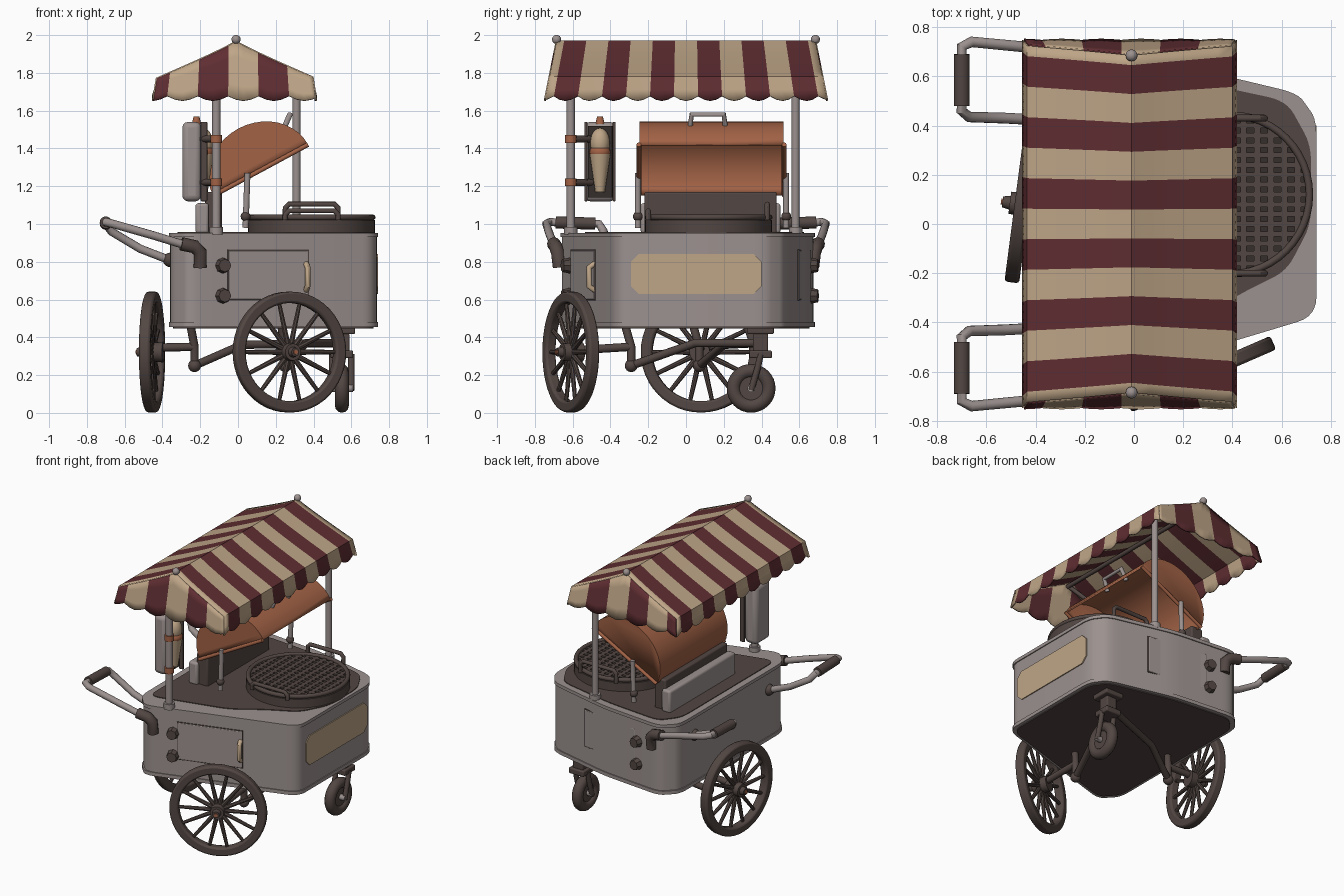
import bpy, bmesh, math
from mathutils import Vector, Matrix

cube = bpy.data.objects.get("Cube")
if cube:
    bpy.data.objects.remove(cube)
X, Y, Z = Matrix.Identity(3)

def material(name, rgb):
    m = bpy.data.materials.new(name)
    m.use_nodes = True
    m.diffuse_color = (*rgb, 1)
    m.node_tree.nodes["Principled BSDF"].inputs["Base Color"].default_value = (*rgb, 1)
    return m

GREY = material("pale grey metal", (.33, .285, .275))
IRON = material("brown iron", (.085, .062, .055))
SOOT = material("dark soot", (.035, .027, .024))
COPPER = material("copper", (.36, .122, .06))
CREAM = material("cream", (.52, .38, .245))
MAROON = material("maroon", (.115, .027, .032))

def link(name, mesh, *mats):
    ob = bpy.data.objects.new(name, mesh)
    bpy.context.collection.objects.link(ob)
    for m in mats:
        mesh.materials.append(m)
    bpy.ops.object.select_all(action="DESELECT")
    ob.select_set(True)
    bpy.context.view_layer.objects.active = ob
    bpy.ops.object.shade_smooth_by_angle(angle=math.radians(40))
    return ob

def make(name, bm, *mats, matrix=Matrix.Identity(4)):
    bm.transform(matrix)
    bmesh.ops.recalc_face_normals(bm, faces=bm.faces)
    mesh = bpy.data.meshes.new(name)
    bm.to_mesh(mesh)
    bm.free()
    return link(name, mesh, *mats)

def modifier(ob, kind, **settings):
    mod = ob.modifiers.new(kind.lower(), kind)
    for key, value in settings.items():
        setattr(mod, key, value)

def add_box(bm, c, s):
    bmesh.ops.create_cube(bm, size=1, matrix=Matrix.Translation(c) @ Matrix.Diagonal((*s, 1)))

def box(name, c, s, mat, bevel=.002, turn=0):
    bm = bmesh.new()
    add_box(bm, (0, 0, 0), s)
    ob = make(name, bm, mat, matrix=Matrix.Translation(c) @ Matrix.Rotation(turn, 4, "Z"))
    modifier(ob, "BEVEL", width=bevel, segments=3)

def rod(name, a, b, r, mat, r2=None, sides=20):
    a, b = Vector(a), Vector(b)
    bm = bmesh.new()
    bmesh.ops.create_cone(bm, cap_ends=True, segments=sides, radius1=r, radius2=r2 or r, depth=(b - a).length)
    turn = (b - a).to_track_quat("Z", "Y").to_matrix().to_4x4()
    make(name, bm, mat, matrix=Matrix.Translation((a + b) / 2) @ turn)

def ball(name, c, r, mat, squash=1):
    bm = bmesh.new()
    bmesh.ops.create_uvsphere(bm, u_segments=20, v_segments=12, radius=r)
    make(name, bm, mat, matrix=Matrix.Translation(c) @ Matrix.Diagonal((1, 1, squash, 1)))

def tube(name, points, r, mat, closed=False):
    curve = bpy.data.curves.new(name, "CURVE")
    curve.dimensions = "3D"
    curve.bevel_depth, curve.bevel_resolution, curve.use_fill_caps = r, 4, True
    spline = curve.splines.new("POLY")
    spline.points.add(len(points) - 1)
    for p, co in zip(spline.points, points):
        p.co = (*co, 1)
    spline.use_cyclic_u = closed
    temp = bpy.data.objects.new(name, curve)
    link(name, bpy.data.meshes.new_from_object(temp), mat)
    bpy.data.objects.remove(temp)

def ring(c, r, n, u, v):
    return [Vector(c) + r * (u * math.cos(math.tau * i / n) + v * math.sin(math.tau * i / n)) for i in range(n)]

def prism(name, outline, z0, z1, mat, matrix=Matrix.Identity(4)):
    bm = bmesh.new()
    face = bm.faces.new([bm.verts.new((x, y, z0)) for x, y in outline])
    top = bmesh.ops.extrude_face_region(bm, geom=[face])["geom"]
    bmesh.ops.translate(bm, vec=(0, 0, z1 - z0), verts=[g for g in top if isinstance(g, bmesh.types.BMVert)])
    make(name, bm, mat, matrix=matrix)

def sheet(name, rows, rule):
    bm = bmesh.new()
    grid = [[bm.verts.new(p) for p in row] for row in rows]
    for i in range(len(grid) - 1):
        for j in range(len(grid[0]) - 1):
            f = bm.faces.new((grid[i][j], grid[i + 1][j], grid[i + 1][j + 1], grid[i][j + 1]))
            f.material_index = int(rule(i))
    modifier(make(name, bm, CREAM, MAROON), "SOLIDIFY", thickness=.012, offset=0)

def rounded(outline):
    result = []
    for i, b in enumerate(map(Vector, outline)):
        a, c = Vector(outline[i - 1]), Vector(outline[(i + 1) % len(outline)])
        p, q = (b + (e - b).normalized() * min(.08, (e - b).length * .28) for e in (a, c))
        result += [p * (1 - t) ** 2 + b * 2 * t * (1 - t) + q * t * t for t in [k / 6 for k in range(7)]]
    return result

# Tapered cabinet with rims, stained worktop and sign plate
plan = rounded([(.735, -.37), (-.26, -.67), (-.36, -.56), (-.36, .58), (-.26, .68), (.2, .635), (.66, .525), (.735, .42)])
centre = Vector((.19, .02))
for name, z0, z1, grow, mat in (("cabinet", .465, .945, 1, GREY), ("top_rim", .93, .953, 1.012, GREY),
                                ("bottom_rim", .455, .48, 1.012, GREY), ("underside", .448, .457, .97, IRON)):
    prism(name, [centre + (p - centre) * grow for p in plan], z0, z1, mat)
prism("worktop_stain", rounded([(-.32, -.55), (.22, -.42), (.42, -.29), (.62, -.19), (.72, 0), (.72, .32),
                                (.62, .5), (.2, .59), (-.22, .63), (-.32, .5)]), .95, .958, IRON)
sign = [(-.29, .67), (-.25, .63), (.36, .63), (.40, .67), (.40, .80), (.36, .84), (-.25, .84), (-.29, .80)]
prism("sign_plate", sign, .734, .742, CREAM, Matrix(((0, 0, 1, 0), (1, 0, 0, 0), (0, 1, 0, 0), (0, 0, 0, 1))))

# Long sides: door, knobs and push handle
for s, name, y0, slope in ((-1, "front", -.592, .30), (1, "back", .648, -.14)):
    turn = math.atan(slope)
    out = Vector((-math.sin(turn), math.cos(turn), 0)) * s
    def wall(x, z, gap=0):
        return Vector((x, y0 + slope * x, z)) + out * gap
    box(name + "_door", wall(.16, .73), (.44, .012, .26), GREY, .004, turn)
    box(name + "_door_edge", wall(.16, .73), (.449, .008, .269), IRON, .001, turn)
    if s < 0:
        tube("door_pull", [wall(.36, .65), wall(.36, .67, .03), wall(.36, .77, .03), wall(.36, .79)], .015, CREAM)
    for k, z in enumerate((.78, .62)):
        rod(f"{name}_knob_{k}", wall(-.08, z), wall(-.08, z, .04), .042, IRON, .034, 8)
    tube(name + "_handle", [(-.22, s * .69, .87), (-.45, s * .72, .94), (-.66, s * .74, 1.0), (-.70, s * .72, 1.01),
                            (-.70, s * .46, 1.0), (-.67, s * .435, .96), (-.52, s * .43, .87), (-.34, s * .42, .8)], .022, GREY)
    rod(name + "_handle_grip", (-.70, s * .69, 1.008), (-.70, s * .48, 1.002), .032, IRON)
    tube(name + "_handle_elbow", [(-.3, s * .70, .895), (-.23, s * .69, .88), (-.2, s * .68, .85), (-.2, s * .67, .77)], .036, IRON)
    ball(name + "_handle_socket", (-.36, s * .42, .81), .038, IRON)

# Round grill with crossed bars
rod("grill_bed", (.39, .12, .96), (.39, .12, 1.025), .325, SOOT, sides=48)
rod("grill_wall", (.39, .12, .95), (.39, .12, 1.02), .336, IRON, sides=48)
tube("grill_rim", ring((.39, .12, 1.035), .323, 48, X, Y), .015, IRON, True)
bars = bmesh.new()
for step, thick, d, e in ((.055, .026, X, Y), (.04, .02, Y, X)):
    for k in range(-int(.3 / step), int(.3 / step) + 1):
        chord = 2 * math.sqrt(.32 ** 2 - (k * step) ** 2)
        add_box(bars, Vector((.39, .12, 1.03)) + d * k * step, d * thick + e * chord + Z * .014)
make("grill_bars", bars, IRON)
for name, y, z in (("back", .43, 1.105), ("front", -.2, 1.07)):
    tube(f"grill_handle_{name}", [(.25, y, 1.02), (.25, y, z - .02), (.27, y, z), (.51, y, z),
                                  (.53, y, z - .02), (.53, y, 1.02)], .014, IRON)

# Open barrel lid, hinge box and struts
lid = bmesh.new()
u, n, c = Vector((.88, 0, .475)), Vector((-.475, 0, .88)), Vector((.12, 0, 1.285))
arc = [c + u * .285 * math.cos(math.pi * i / 20) + n * .25 * math.sin(math.pi * i / 20) for i in range(21)]
ends = [[lid.verts.new(p + Y * y) for p in arc] for y in (-.245, .515)]
for i in range(20):
    lid.faces.new((ends[0][i], ends[0][i + 1], ends[1][i + 1], ends[1][i]))
for end in ends:
    lid.faces.new(end)
modifier(make("lid", lid, COPPER), "SOLIDIFY", thickness=.014)
for k, y in enumerate((-.25, .52)):
    tube(f"lid_edge_{k}", [arc[0] + Y * y, arc[-1] + Y * y], .012, COPPER)
    rod(f"lid_strut_{k}", (.04, y * 1.02, .98), (.05, y * 1.02, 1.27), .016, GREY)
    ball(f"strut_foot_{k}", (.04, y * 1.02, 1.04), .026, IRON)
grip, lift = Vector((.24, 0, 1.5)), Vector((.035, 0, .08))
tube("lid_handle", [grip + Y * .02, grip + lift + Y * .03, grip + lift + Y * .2, grip + Y * .21], .015, GREY)
box("hinge_box", (-.19, .13, 1.03), (.07, .74, .16), GREY, .015)
box("hinge_plate", (-.13, .13, 1.06), (.09, .7, .22), IRON, .01)

# Posts and the cone holder
for name, x, y, top, r in (("front", -.115, -.61, 1.86, .023), ("back", .31, .58, 1.8, .021)):
    rod(name + "_post", (x, y, .94), (x, y, top), r, GREY)
    rod(name + "_post_foot", (x, y, .945), (x, y, .985), .036, GREY)
    tube(name + "_post_brace", [(x, y, top - .01), (-.01, y * 1.1, 1.94)], .014, IRON)
box("holder_case", (-.245, -.455, 1.33), (.10, .165, .42), GREY, .03)
box("holder_lining", (-.193, -.455, 1.33), (.009, .13, .38), SOOT)
for k, y in enumerate((-.53, -.38)):
    box(f"holder_lip_{k}", (-.18, y, 1.33), (.035, .016, .42), IRON, .005)
rod("wafer_cone", (-.185, -.455, 1.17), (-.185, -.455, 1.37), .025, CREAM, .055)
ball("lower_scoop", (-.185, -.455, 1.38), .056, COPPER, .8)
ball("upper_scoop", (-.185, -.455, 1.43), .052, CREAM, 1.5)
rod("holder_knob", (-.22, -.455, 1.53), (-.22, -.455, 1.57), .025, COPPER, .015)
for k, z in enumerate((1.45, 1.22)):
    rod(f"post_clamp_{k}", (-.115, -.61, z - .02), (-.115, -.61, z + .02), .031, COPPER)
    tube(f"holder_arm_{k}", [(-.115, -.61, z), (-.2, -.5, z)], .018, IRON)

# Striped awning: roof with side valances, and two gables
def roof(x):
    return 1.965 - .195 * (abs(x + .01) / .42) ** .92

def flare(y, z):
    return y * (1 + .09 * (1.965 - z) / .31)

def hem(t):
    return 1.652 + .025 * (1 - abs(math.sin(math.pi * t)))

W, G = .1173, .155
ys = [-.685] + [-.645 + W * i / 4 for i in range(45)] + [.685]
rows = []
for y in ys:
    low = hem((y + .645) / W)
    line = [(-.45, low), (-.44, 1.71)] + [(x, roof(x)) for x in [-.01 + .07 * k for k in range(-6, 6)] + [.395]]
    rows.append([(x, flare(y, z), z) for x, z in line + [(.405, 1.71), (.412, low)]])
sheet("awning_roof", rows, lambda i: 0 < i < 45 and (i - 1) // 4 % 2 == 0)
xs = [-.43, -.395] + [-.36 + G * i / 4 for i in range(20)] + [.395]
for name, s in (("front", -1), ("back", 1)):
    rows = []
    for x in xs:
        low, high = hem((x + .36) / G), roof(x)
        rows.append([(x * (1 + .01 * k), flare(s * .685, z), z) for k, z in enumerate(high + (low - high) * t / 4 for t in range(5))])
    sheet(name + "_gable", rows, lambda i: ((xs[i] + xs[i + 1]) / 2 + .36 + G) // G % 2 == 0)
    ball(name + "_finial", (-.01, s * .685, 1.977), .024, GREY)
rod("ridge_pole", (-.01, -.68, 1.94), (-.01, .68, 1.94), .014, IRON)

# Spoked wheels
for name, c, out in (("side_wheel", (.272, -.61, .322), (.4, -.92, 0)), ("end_wheel", (-.455, .08, .322), (-.99, .13, 0))):
    c, out = Vector(c), Vector(out).normalized()
    side = Z.cross(out)
    bm = bmesh.new()
    loops = [[bm.verts.new(p) for p in ring(c + out * d, r, 48, side, Z)]
             for r, d in ((.32, -.03), (.32, .03), (.26, .03), (.26, -.03))]
    for a in range(4):
        p, q = loops[a - 1], loops[a]
        for i in range(48):
            bm.faces.new((p[i - 1], p[i], q[i], q[i - 1]))
    modifier(make(name + "_rim", bm, IRON), "BEVEL", width=.012, segments=2)
    for k, p in enumerate(ring(c, .27, 14, side, Z)):
        rod(f"{name}_spoke_{k}", c, p, .016, IRON, .011, 8)
    rod(name + "_hub", c - out * .06, c + out * .05, .055, IRON, .045)
    rod(name + "_hub_cap", c + out * .05, c + out * .08, .028, IRON, .022)
    rod(name + "_hub_bolt", c + out * .08, c + out * .086, .012, COPPER)

# Swivel caster
tube("caster_tyre", ring((.55, .345, .13), .092, 32, Y, Z), .037, IRON, True)
rod("caster_disc", (.53, .345, .13), (.57, .345, .13), .075, IRON)
rod("caster_axle", (.49, .345, .13), (.61, .345, .13), .02, GREY)
for k, x in enumerate((.5, .6)):
    tube(f"caster_fork_{k}", [(x, .345, .12), (x, .38, .24), (x, .395, .31)], .017, IRON)
for name, z, w, h in (("crown", .31, .12, .04), ("neck", .37, .08, .1), ("plate", .435, .14, .035)):
    box("caster_" + name, (.55, .395, z), (w, w, h), IRON, .008)

# Axles, hangers and links under the cabinet
for name, hub, joint, mid in (("side", (.272, -.61, .33), (.25, -.29, .25), (.36, .05, .37)),
                              ("end", (-.455, .08, .345), (-.23, .07, .25), (.02, .2, .36))):
    x, y, z = joint
    tube(name + "_axle", [hub, (x, y, .35)], .022, IRON)
    tube(name + "_hanger", [joint, (x, y, .35), (x - .02, y - .03, .455)], .022, IRON)
    tube(name + "_link", [joint, mid, (.53, .39, .37)], .022, IRON)
    ball(name + "_joint", joint, .034, IRON)
